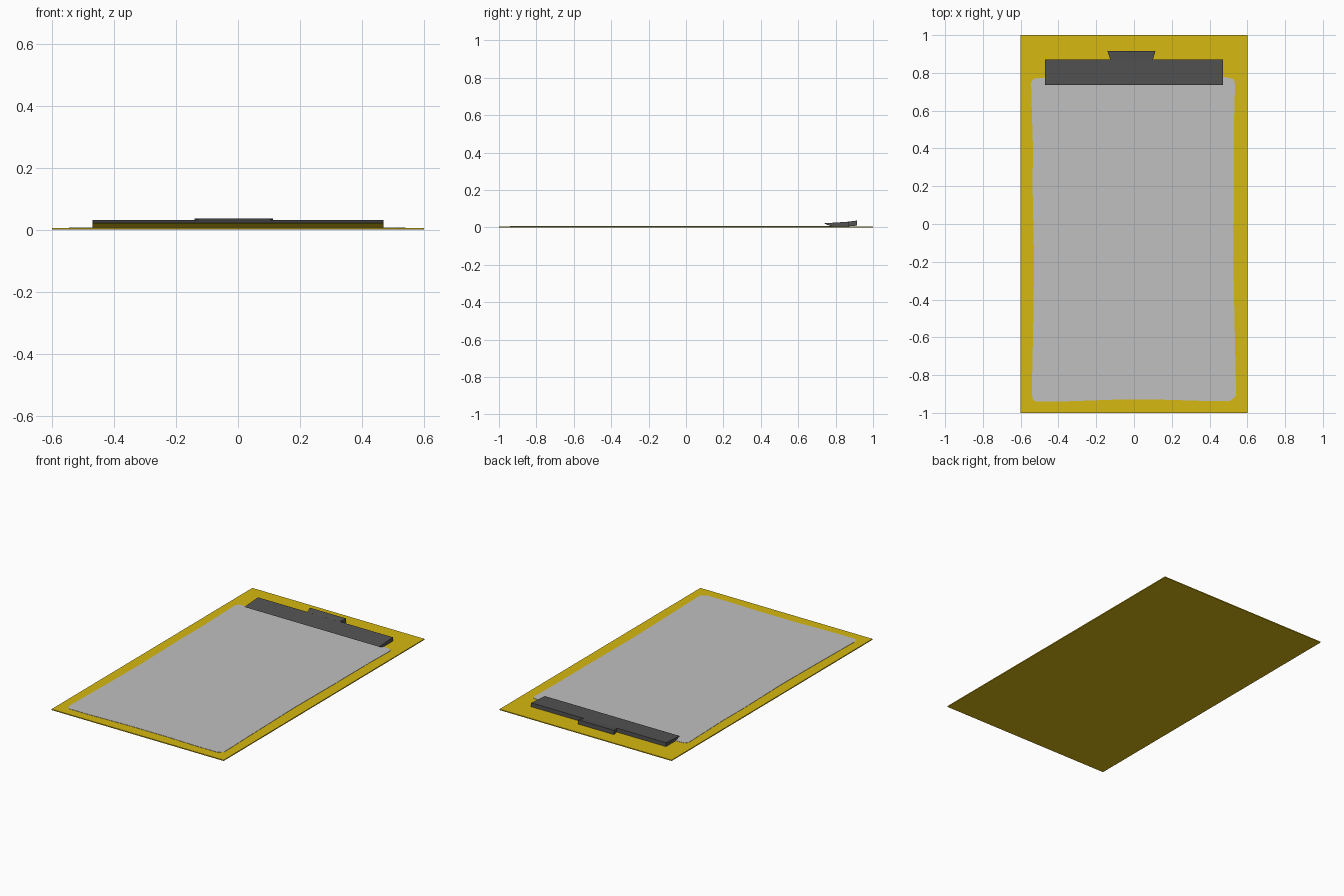
import bpy, bmesh

if "Cube" in bpy.data.objects:
    bpy.data.objects.remove(bpy.data.objects["Cube"])


def material(name, rgb):
    m = bpy.data.materials.new(name)
    m.diffuse_color = (*rgb, 1)
    m.use_nodes = True
    m.node_tree.nodes["Principled BSDF"].inputs["Base Color"].default_value = m.diffuse_color
    return m


YELLOW = material("mustard yellow", (0.68, 0.48, 0.006))
PAPER = material("paper grey", (0.53, 0.53, 0.53))
DARK = material("dark grey", (0.088, 0.088, 0.088))


def finish(bm, name, mats):
    bmesh.ops.recalc_face_normals(bm, faces=bm.faces)
    me = bpy.data.meshes.new(name)
    bm.to_mesh(me)
    bm.free()
    for m in mats:
        me.materials.append(m)
    ob = bpy.data.objects.new(name, me)
    bpy.context.collection.objects.link(ob)
    return ob


def loft(sections):
    """Closed solid through rings of points."""
    bm = bmesh.new()
    rings = [[bm.verts.new(p) for p in s] for s in sections]
    n = len(rings[0])
    for a, b in zip(rings, rings[1:]):
        for i in range(n):
            j = (i + 1) % n
            bm.faces.new((a[i], a[j], b[j], b[i]))
    bm.faces.new(rings[0])
    bm.faces.new(rings[-1])
    return bm


# backing board
rect = [(-0.6, -1), (0.6, -1), (0.6, 1), (-0.6, 1)]
finish(loft([[(x, y, z) for x, y in rect] for z in (0, 0.006)]), "board", [YELLOW])

# sheet of paper with a slightly wavy outline and soft corners
outline = [(-0.52, -0.94), (-0.39, -0.94), (-0.1, -0.93), (0.15, -0.93),
           (0.35, -0.936), (0.51, -0.936), (0.53, -0.92), (0.541, -0.91),
           (0.535, -0.65), (0.526, -0.2), (0.53, 0.2), (0.53, 0.55),
           (0.535, 0.75), (0.525, 0.768), (0.47, 0.78), (-0.47, 0.775),
           (-0.53, 0.77), (-0.545, 0.75), (-0.535, 0.4), (-0.537, 0.2),
           (-0.529, -0.2), (-0.533, -0.5), (-0.541, -0.9), (-0.535, -0.93)]
finish(loft([[(x, y, z) for x, y in outline] for z in (0.006, 0.0078)]),
       "paper_sheet", [PAPER])

# clip bar: wedge with an overhanging front lip, underside in board colour
profile = [(0.735, 0.022), (0.78, 0.005), (0.87, 0.005), (0.87, 0.031)]
bm = loft([[(x, y, z) for y, z in profile] for x in (-0.47, 0.47)])
bmesh.ops.recalc_face_normals(bm, faces=bm.faces)
for f in bm.faces:
    f.material_index = 1 if f.normal.z < -0.2 else 0
finish(bm, "clip_bar", [DARK, YELLOW])

# thumb tab flaring out behind the bar
near = [(-0.125, 0.868, 0.006), (0.1, 0.868, 0.006),
        (0.1, 0.868, 0.031), (-0.125, 0.868, 0.031)]
far = [(-0.14, 0.915, 0.01), (0.113, 0.915, 0.01),
       (0.113, 0.915, 0.037), (-0.14, 0.915, 0.037)]
finish(loft([near, far]), "clip_tab", [DARK])
